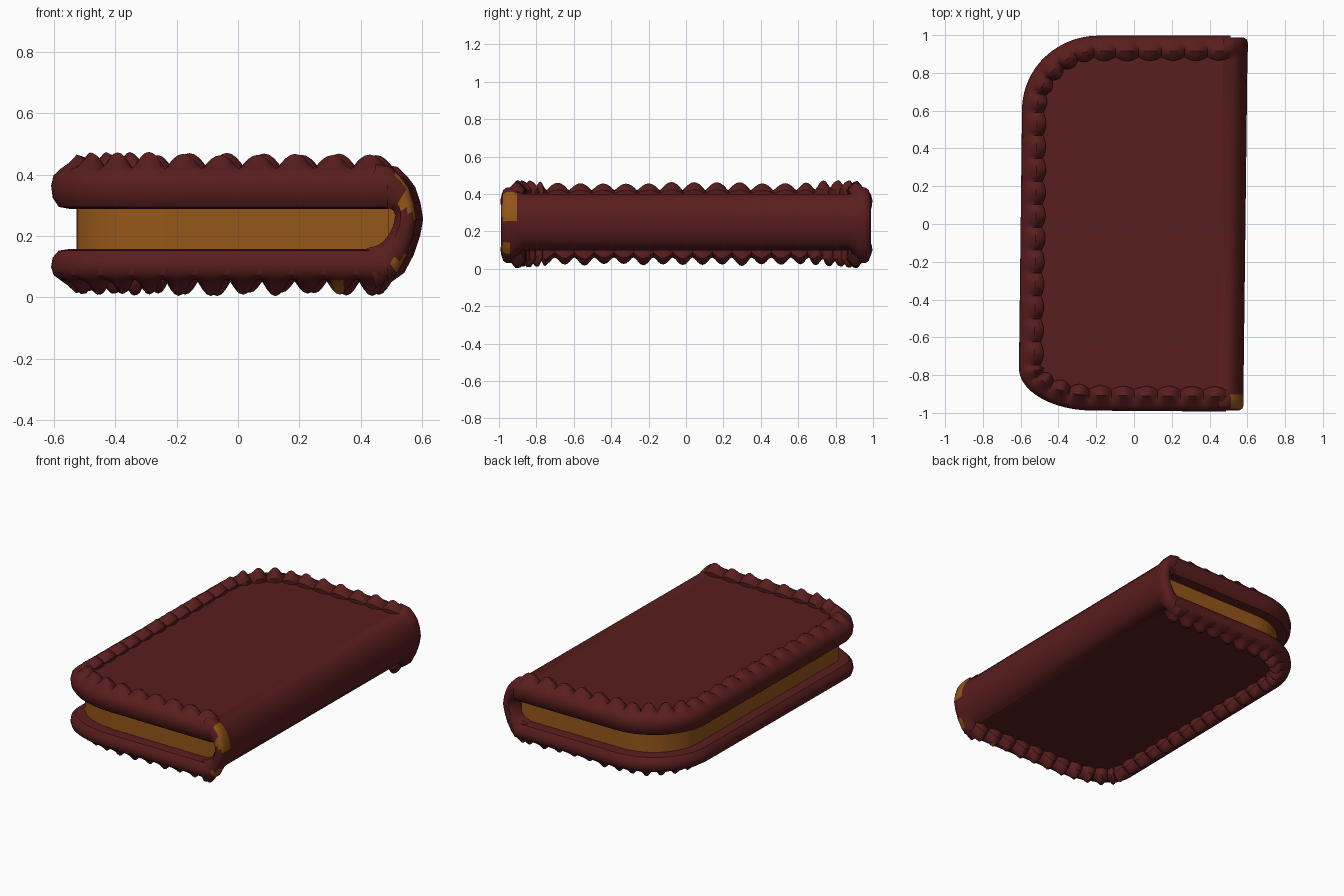
import bpy, bmesh, math, random
from mathutils import Vector

if "Cube" in bpy.data.objects:
    bpy.data.objects.remove(bpy.data.objects["Cube"])

random.seed(4)


def material(name, rgb):
    m = bpy.data.materials.new(name)
    m.diffuse_color = (*rgb, 1)
    m.use_nodes = True
    m.node_tree.nodes["Principled BSDF"].inputs["Base Color"].default_value = m.diffuse_color
    return m


leather = material("dark red leather", (0.1, 0.0125, 0.0125))
tan = material("tan", (0.3, 0.093, 0.01))


def finish(name, bm, mats, angle=35, recalc=True):
    for v in bm.verts:                      # slight lean of the whole body
        v.co.x += 0.012 * v.co.y
    if recalc:
        bmesh.ops.recalc_face_normals(bm, faces=bm.faces)
    me = bpy.data.meshes.new(name)
    bm.to_mesh(me)
    bm.free()
    ob = bpy.data.objects.new(name, me)
    bpy.context.collection.objects.link(ob)
    for m in mats:
        me.materials.append(m)
    bpy.ops.object.select_all(action='DESELECT')
    ob.select_set(True)
    bpy.context.view_layer.objects.active = ob
    bpy.ops.object.shade_smooth_by_angle(angle=math.radians(angle))
    return ob


def outline(x_end):
    """Three-sided outline with rounded left corners, open at the spine."""
    pts = [Vector((x_end, -0.993))]
    for cx, cy, rx, ry, a0 in ((-0.2, -0.76, 0.4, 0.228, 270), (-0.2, 0.61, 0.4, 0.387, 180)):
        for i in range(25):
            a = math.radians(a0 - 90 * i / 24)
            pts.append(Vector((cx + rx * math.cos(a), cy + ry * math.sin(a))))
    return pts + [Vector((x_end, 0.997))]


def resample(pts, n):
    """Evenly spaced points with their inward normals."""
    acc = [0]
    for a, b in zip(pts, pts[1:]):
        acc.append(acc[-1] + (b - a).length)
    out, k = [], 0
    for i in range(n + 1):
        s = acc[-1] * i / n
        while k < len(pts) - 2 and acc[k + 1] < s:
            k += 1
        a, b = pts[k], pts[k + 1]
        out.append(a.lerp(b, (s - acc[k]) / (acc[k + 1] - acc[k])))
    res = []
    for i, p in enumerate(out):
        t = (out[min(i + 1, n)] - out[max(i - 1, 0)]).normalized()
        res.append((p, Vector((t.y, -t.x))))
    return res


def skin(bm, rings):
    """Skin a row of open cross-sections."""
    vs = [[bm.verts.new(p) for p in r] for r in rings]
    for a, b in zip(vs, vs[1:]):
        for j in range(len(a) - 1):
            bm.faces.new((a[j], a[j + 1], b[j + 1], b[j]))


def panel(name, z, up):
    """Flat face of a cover inside its rim."""
    bm = bmesh.new()
    f = bm.faces.new([bm.verts.new((*(p + n * 0.11), z)) for p, n in resample(outline(0.48), 90)])
    f.normal_update()
    if (f.normal.z > 0) != up:
        f.normal_flip()
    return finish(name, bm, [leather], recalc=False)


# Rim cross-sections: inset, height, and how far a crimp pushes each of them
TOP = [(0.085, 0.289, 0, 0), (0.06, 0.289, 0, 0), (0.025, 0.295, 0, 0), (0.005, 0.325, 0, 0),
       (0, 0.365, 0, 0), (0.008, 0.398, 0, 0), (0.03, 0.417, 0, 0.003), (0.055, 0.421, 0, 0.02),
       (0.08, 0.416, 0, 0.055), (0.103, 0.408, 0, 0.054), (0.112, 0.402, 0.022, 0.025),
       (0.112, 0.393, 0.018, 0)]
BOTTOM = [(0.085, 0.158, 0, 0), (0.06, 0.158, 0, 0), (0.025, 0.153, 0, 0), (0.005, 0.13, 0, 0),
          (0, 0.1, 0, 0), (0.008, 0.073, 0, 0), (0.03, 0.06, 0, -0.004), (0.055, 0.06, 0, -0.024),
          (0.08, 0.068, 0, -0.06), (0.103, 0.078, 0, -0.068), (0.112, 0.087, 0.022, -0.04),
          (0.112, 0.104, 0.018, 0)]


def rim(name, teeth, section, power):
    """Rolled edge with a crimped inner lip."""
    per = 8
    size = [random.uniform(0.85, 1.08) for _ in range(teeth + 1)]
    rings = []
    for i, (p, nrm) in enumerate(resample(outline(0.5), teeth * per)):
        k = size[i // per] * (0.82 if abs(p.y) < 0.75 else 1)
        w = abs(math.sin(math.pi * i / per)) ** power * k
        ring = []
        for d, z, kd, kz in section:
            q = p + nrm * (d + kd * w)
            ring.append((q.x, q.y, z + kz * w))
        rings.append(ring)
    bm = bmesh.new()
    skin(bm, rings)
    # Worn spot under the front edge
    for f in bm.faces:
        c = f.calc_center_median()
        f.material_index = int(0.28 < c.x < 0.35 and c.y < -0.9 and c.z < 0.05)
    return finish(name, bm, [leather, tan], 40)


# Covers with crimped edges
panel("top_cover", 0.399, True)
panel("bottom_cover", 0.099, False)
rim("top_crimped_rim", 32, TOP, 0.9)
rim("bottom_crimped_rim", 37, BOTTOM, 1.1)

# Page edges
bm = bmesh.new()
skin(bm, [[(*(p + n * 0.083), z) for z in (0.155, 0.225, 0.292)]
          for p, n in resample(outline(0.5), 90)])
finish("page_edges", bm, [tan])

# Rounded spine, swelling at both ends and turning in to the pages
middle = [(0.46, 0.4), (0.5, 0.4), (0.53, 0.39), (0.56, 0.355), (0.58, 0.31),
          (0.59, 0.255), (0.583, 0.2), (0.563, 0.155), (0.53, 0.118), (0.46, 0.098)]
ends = [(0.46, 0.435), (0.51, 0.425), (0.54, 0.395), (0.566, 0.36), (0.583, 0.31),
        (0.592, 0.255), (0.582, 0.2), (0.562, 0.14), (0.53, 0.08), (0.46, 0.03)]
inner = [(0.44, 0.29), (0.48, 0.292), (0.505, 0.29), (0.518, 0.284), (0.524, 0.268),
         (0.518, 0.235), (0.503, 0.205), (0.485, 0.182), (0.465, 0.169), (0.43, 0.16)]


def refine(pts):
    """Add a midpoint on every segment."""
    out = []
    for a, b in zip(pts, pts[1:]):
        out += [a, ((a[0] + b[0]) / 2, (a[1] + b[1]) / 2)]
    return out + [pts[-1]]


middle, ends, inner = refine(middle), refine(ends), refine(inner)


def blend(a, b, t, y):
    return [(p[0] + (q[0] - p[0]) * t, y, p[1] + (q[1] - p[1]) * t) for p, q in zip(a, b)]


half = [(inner, ends, 0, 0.9), (inner, ends, 0, 0.955), (inner, ends, 0.3, 0.985),
        (inner, ends, 0.65, 0.988), (inner, ends, 0.9, 0.978), (inner, ends, 1, 0.958),
        (inner, ends, 1, 0.94), (inner, ends, 1, 0.922), (ends, middle, 0.6, 0.903),
        (ends, middle, 1, 0.87)]
bm = bmesh.new()
skin(bm, [blend(a, b, t, -y) for a, b, t, y in half]
     + [blend(a, b, t, y) for a, b, t, y in reversed(half)])
# Worn patches at the front end of the spine
for f in bm.faces:
    c = f.calc_center_median()
    if c.y < -0.89 and c.x > 0.515:
        side = c.x > 0.54 and ((c.y + 0.945) / 0.046) ** 2 + ((c.z - 0.31) / 0.066) ** 2 < 1
        top = 0.365 < c.z < 0.41 and -0.97 < c.y < -0.91
        low = 0.075 < c.z < 0.135 and -0.985 < c.y < -0.935
        f.material_index = int(side or top or low)
finish("spine", bm, [leather, tan], 45)
